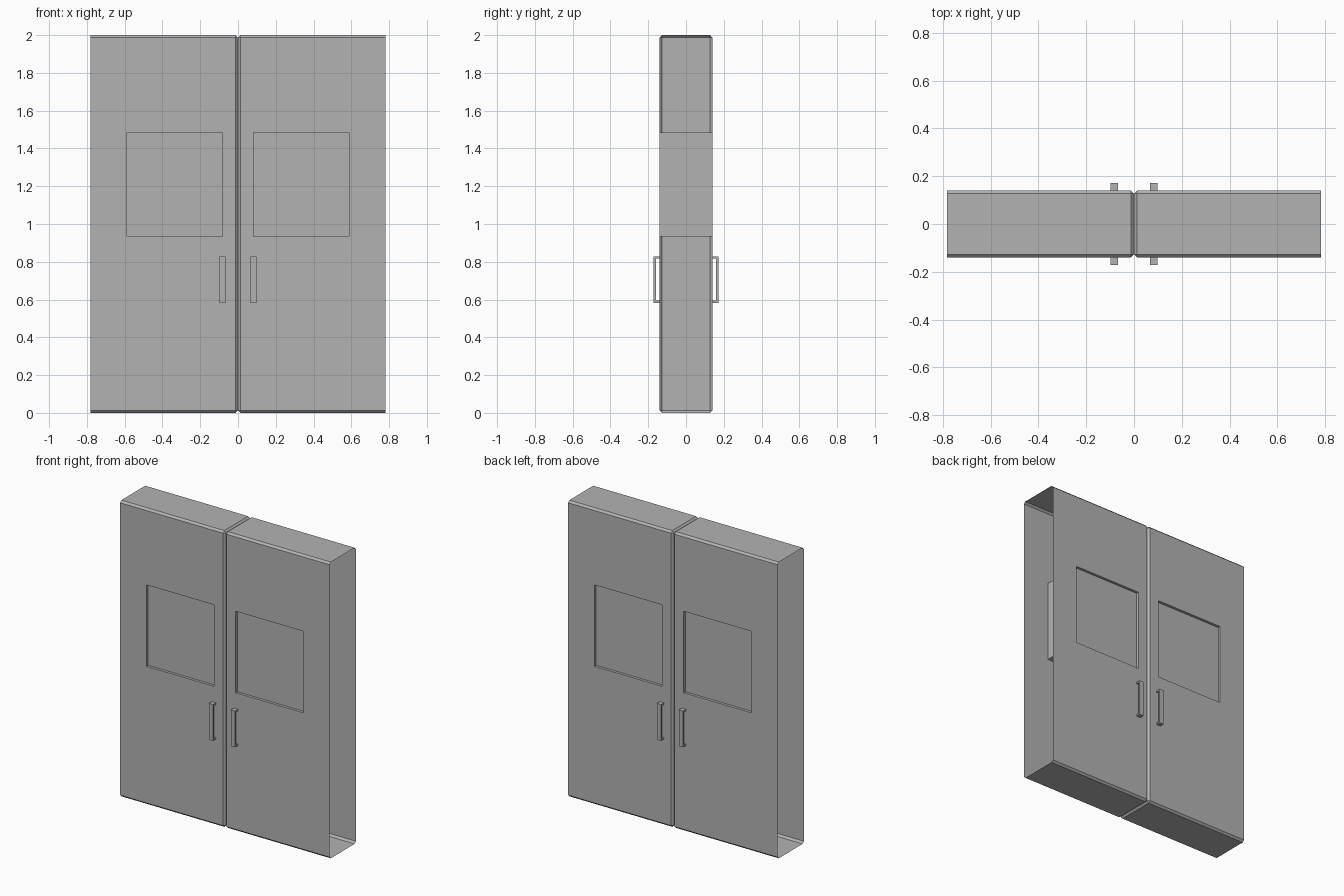
import bpy, bmesh
from mathutils import Matrix, Vector

W, D, H = 0.782, 0.14, 2.0               # leaf width, half depth, height
BEVEL = 0.013
WIN_X, WIN_Z = (0.081, 0.587), (0.935, 1.485)
PANE_Y = 0.122

if "Cube" in bpy.data.objects:
    bpy.data.objects.remove(bpy.data.objects["Cube"])

grey = bpy.data.materials.new("plain_grey")
grey.use_nodes = True
grey.diffuse_color = (0.45, 0.45, 0.45, 1)
grey.node_tree.nodes["Principled BSDF"].inputs["Base Color"].default_value = grey.diffuse_color


def finish(bm, name, side, recalc=True):
    """Mirror the mesh to its side and link it as an object."""
    if recalc:
        bmesh.ops.recalc_face_normals(bm, faces=bm.faces[:])
    if side < 0:
        bm.transform(Matrix.Scale(-1, 4, (1, 0, 0)))
        bmesh.ops.reverse_faces(bm, faces=bm.faces[:])
    mesh = bpy.data.meshes.new(name)
    bm.to_mesh(mesh)
    bm.free()
    mesh.materials.append(grey)
    bpy.context.collection.objects.link(bpy.data.objects.new(name, mesh))


def door_leaf(name, side):
    """Bevelled shell, open at its outer end, with a window tunnel."""
    bm = bmesh.new()
    bmesh.ops.create_cube(bm, size=1)
    bm.transform(Matrix.Translation((W / 2, 0, H / 2)) @ Matrix.Diagonal((W, 2 * D, H, 1)))
    outer = [f for f in bm.faces if f.calc_center_median().x > W - 0.01]
    bmesh.ops.delete(bm, geom=outer, context="FACES_ONLY")
    bmesh.ops.bevel(bm, geom=[e for e in bm.edges if len(e.link_faces) == 2],
                    offset=BEVEL, segments=1, affect="EDGES", clamp_overlap=True)

    # Score the window outline into the front and back faces
    cuts = [(Vector((x, 0, 0)), (1, 0, 0)) for x in WIN_X]
    cuts += [(Vector((0, 0, z)), (0, 0, 1)) for z in WIN_Z]
    for point, normal in cuts:
        bm.normal_update()
        flat = [f for f in bm.faces if abs(f.normal.y) > 0.9]
        geom = flat + list({e for f in flat for e in f.edges}) + list({v for f in flat for v in f.verts})
        bmesh.ops.bisect_plane(bm, geom=geom, plane_co=point, plane_no=normal)

    # Open the windows and join them with tunnel walls
    bm.normal_update()
    holes = []
    for f in bm.faces:
        c = f.calc_center_median()
        if abs(f.normal.y) > 0.9 and WIN_X[0] < c.x < WIN_X[1] and WIN_Z[0] < c.z < WIN_Z[1]:
            holes.append(f)
    rims = list({e for f in holes for e in f.edges})
    bmesh.ops.delete(bm, geom=holes, context="FACES_ONLY")
    bmesh.ops.bridge_loops(bm, edges=rims)
    finish(bm, name, side)


def pane(name, side, face):
    """Flat panel set slightly into the window opening."""
    bm = bmesh.new()
    corners = [(0, 0), (1, 0), (1, 1), (0, 1)]
    f = bm.faces.new([bm.verts.new((WIN_X[i], face * PANE_Y, WIN_Z[j])) for i, j in corners])
    f.normal_update()
    if f.normal.y * face < 0:
        f.normal_flip()
    finish(bm, name, side, recalc=False)


def handle(name, side, face):
    """Square bracket profile extruded across its width."""
    y0, y1, z0, z1, t = D, 0.171, 0.583, 0.828, 0.011
    profile = [(y0, z0), (y1, z0), (y1, z1), (y0, z1),
               (y0, z1 - t), (y1 - t, z1 - t), (y1 - t, z0 + t), (y0, z0 + t)]
    bm = bmesh.new()
    f = bm.faces.new([bm.verts.new((0.066, face * y, z)) for y, z in profile])
    made = bmesh.ops.extrude_face_region(bm, geom=[f])["geom"]
    bmesh.ops.translate(bm, vec=(0.032, 0, 0),
                        verts=[v for v in made if isinstance(v, bmesh.types.BMVert)])
    finish(bm, name, side)


for side, side_name in ((1, "left"), (-1, "right")):
    door_leaf(side_name + "_door_leaf", side)
    for face, face_name in ((-1, "front"), (1, "back")):
        pane(f"{side_name}_{face_name}_window_pane", side, face)
        handle(f"{side_name}_{face_name}_handle", side, face)
